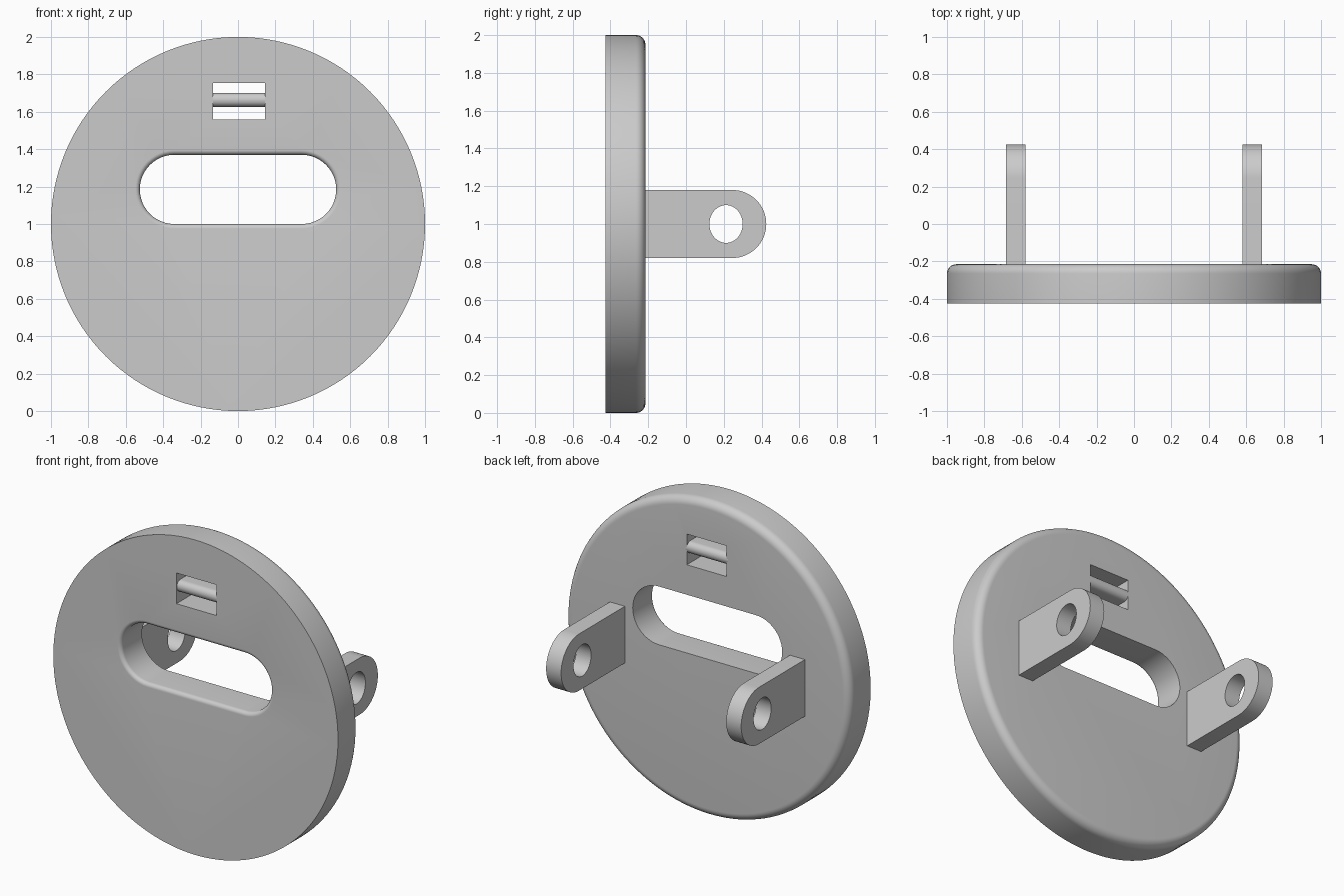
import bpy, bmesh, math
from mathutils import Vector

if "Cube" in bpy.data.objects:
    bpy.data.objects.remove(bpy.data.objects["Cube"], do_unlink=True)

FRONT, BACK, MID = -0.425, -0.215, 1.0
grey = bpy.data.materials.new("plain grey")
grey.use_nodes = True
colour = (0.6, 0.6, 0.6, 1)
grey.diffuse_color = colour
grey.node_tree.nodes["Principled BSDF"].inputs["Base Color"].default_value = colour


def loft(name, rings):
    """Skin a stack of equal-length point rings and cap both ends."""
    bm = bmesh.new()
    loops = [[bm.verts.new(p) for p in ring] for ring in rings]
    n = len(loops[0])
    for a, b in zip(loops, loops[1:]):
        for i in range(n):
            j = (i + 1) % n
            bm.faces.new((a[i], a[j], b[j], b[i]))
    bm.faces.new(loops[0])
    bm.faces.new(loops[-1])
    bmesh.ops.recalc_face_normals(bm, faces=bm.faces)
    mesh = bpy.data.meshes.new(name)
    bm.to_mesh(mesh)
    bm.free()
    obj = bpy.data.objects.new(name, mesh)
    mesh.materials.append(grey)
    bpy.context.collection.objects.link(obj)
    return obj


def cut(obj, cutter):
    """Subtract the cutter and discard it."""
    mod = obj.modifiers.new("cut", "BOOLEAN")
    mod.operation, mod.solver, mod.object = "DIFFERENCE", "EXACT", cutter
    deps = bpy.context.evaluated_depsgraph_get()
    obj.data = bpy.data.meshes.new_from_object(obj.evaluated_get(deps))
    obj.modifiers.clear()
    bpy.data.objects.remove(cutter, do_unlink=True)


def smooth(obj):
    bpy.ops.object.select_all(action="DESELECT")
    obj.select_set(True)
    bpy.context.view_layer.objects.active = obj
    bpy.ops.object.shade_smooth_by_angle(angle=math.radians(30))


def circle(r, y, n=128):
    return [(r * math.cos(math.tau * i / n), y, MID + r * math.sin(math.tau * i / n))
            for i in range(n)]


def stadium(half, r, y, z, n=24):
    ring = []
    for side, start in ((1, -math.pi / 2), (-1, math.pi / 2)):
        for i in range(n + 1):
            a = start + math.pi * i / n
            ring.append((side * half + r * math.cos(a), y, z + r * math.sin(a)))
    return ring


def rectangle(x0, x1, z0, z1, y):
    return [(x0, y, z0), (x1, y, z0), (x1, y, z1), (x0, y, z1)]


# Disc with a rounded back rim
quarter = [math.pi / 2 * i / 8 for i in range(9)]
fillet = 0.05
disc = loft("disc", [circle(1, FRONT)] + [
    circle(1 - fillet + fillet * math.cos(a), BACK - fillet + fillet * math.sin(a))
    for a in quarter])

# Long slot with a rounded front lip
lip, slot_r = 0.025, 0.185
rings = [stadium(0.34, slot_r + lip, FRONT - 0.1, 1.185)]
rings += [stadium(0.34, slot_r + lip * (1 - math.sin(a)),
                  FRONT + lip * (1 - math.cos(a)), 1.185) for a in quarter]
rings.append(stadium(0.34, slot_r, BACK + 0.1, 1.185))
cut(disc, loft("slot_cutter", rings))

# Small window with a rounded crossbar
x0, x1 = -0.135, 0.145
cut(disc, loft("window_cutter", [rectangle(x0, x1, 1.56, 1.755, y)
                                 for y in (FRONT - 0.1, BACK + 0.1)]))
smooth(disc)


def bar_section(x, n=8):
    r, ring = 0.036, []
    corners = [(-0.25, 1.662), (-0.25, 1.664), (-0.385, 1.664), (-0.385, 1.662)]
    for k, (y, z) in enumerate(corners):
        for i in range(n + 1):
            a = math.pi / 2 * (k - 1 + i / n)
            ring.append((x, y + r * math.cos(a), z + r * math.sin(a)))
    return ring


smooth(loft("window_crossbar", [bar_section(x0 - 0.01), bar_section(x1 + 0.01)]))


# Pair of rear lugs with rounded ends and pin holes
def lug_outline(x, r=0.18, n=32):
    arc = [-math.pi / 2 + math.pi * i / n for i in range(n + 1)]
    return ([(x, BACK - 0.02, MID + r), (x, BACK - 0.02, MID - r)] +
            [(x, 0.245 + r * math.cos(a), MID + r * math.sin(a)) for a in arc])


def pin_hole(x, n=48):
    return [(x, 0.212 + 0.088 * math.cos(math.tau * i / n),
             MID + 0.1 * math.sin(math.tau * i / n)) for i in range(n)]


for label, side in (("left", 1), ("right", -1)):
    lug = loft(label + "_lug", [lug_outline(side * x) for x in (0.58, 0.685)])
    cut(lug, loft("pin_cutter", [pin_hole(side * x) for x in (0.5, 0.8)]))
    smooth(lug)
